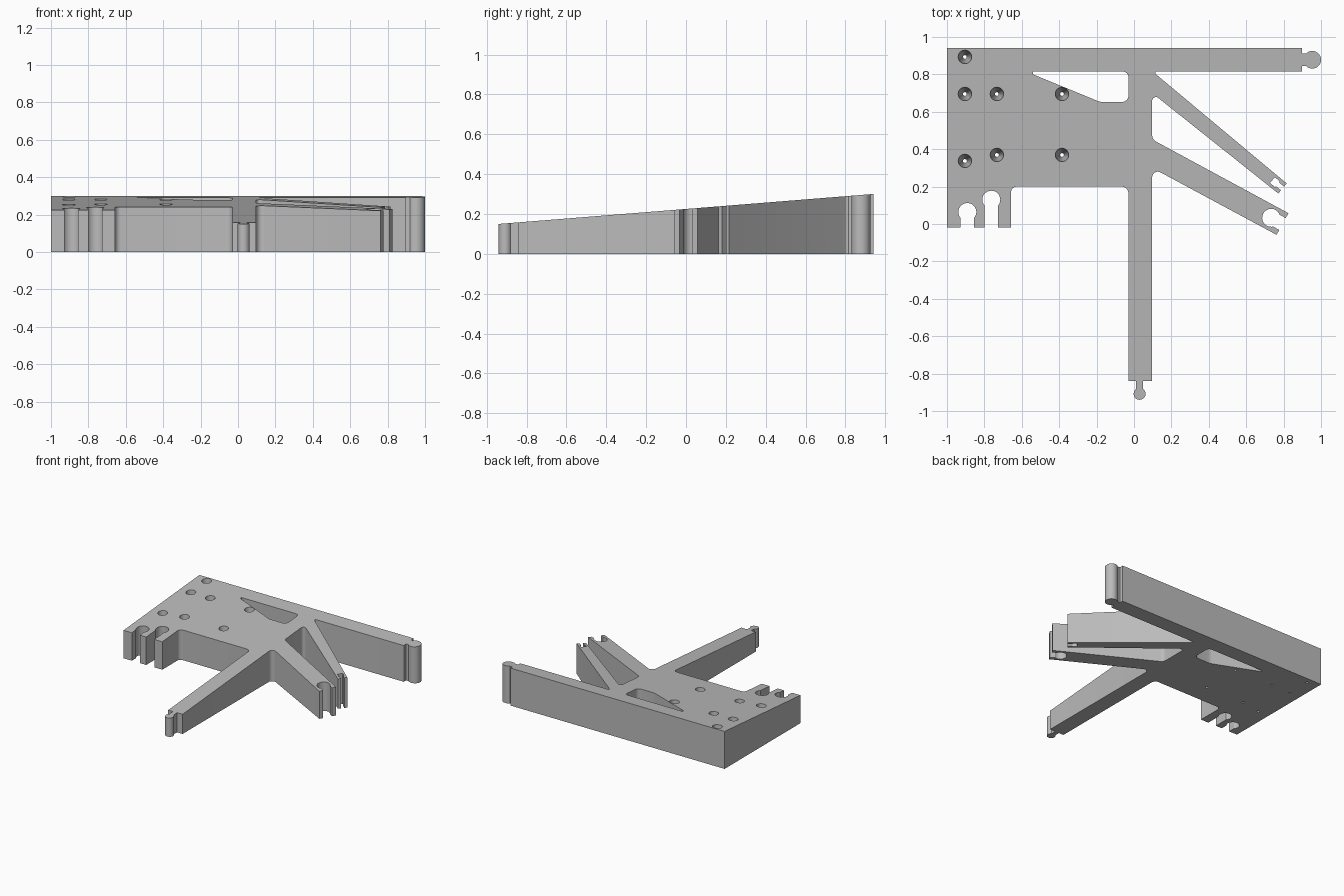
import bpy
import bmesh
from math import asin, atan2, cos, sin, pi, tan
from mathutils import Vector

cube = bpy.data.objects.get("Cube")
if cube:
    bpy.data.objects.remove(cube, do_unlink=True)

GREY = (0.5, 0.5, 0.5, 1)


def make_material(name, colour):
    mat = bpy.data.materials.new(name)
    mat.use_nodes = True
    mat.diffuse_color = colour
    mat.node_tree.nodes["Principled BSDF"].inputs["Base Color"].default_value = colour
    return mat


def top_height(y):
    """The top face slopes up evenly from front to back."""
    return 0.225 + 0.08 * y


def arc(centre, radius, start, end, steps=24):
    angles = [start + (end - start) * i / steps for i in range(steps + 1)]
    return [(centre[0] + radius * cos(a), centre[1] + radius * sin(a)) for a in angles]


def knob(centre, angle, radius, half_neck):
    """Round head of a peg pointing along angle."""
    a = asin(half_neck / radius)
    return arc(centre, radius, angle - pi + a, angle + pi - a)


def socket(centre, angle, radius, half_neck):
    """Round recess whose mouth opens along angle."""
    a = asin(half_neck / radius)
    return arc(centre, radius, angle - a, angle + a - 2 * pi)


def rounded(points):
    """Replace each corner given as (x, y, radius) by a fillet arc."""
    result = []
    for i, point in enumerate(points):
        corner = Vector(point[:2])
        if len(point) == 2:
            result.append(corner)
            continue
        to_prev = (Vector(points[i - 1][:2]) - corner).normalized()
        to_next = (Vector(points[(i + 1) % len(points)][:2]) - corner).normalized()
        half = to_prev.angle(to_next) / 2
        start = corner + to_prev * point[2] / tan(half)
        end = corner + to_next * point[2] / tan(half)
        centre = corner + (to_prev + to_next).normalized() * point[2] / sin(half)
        a, b = start - centre, end - centre
        first = atan2(a.y, a.x)
        turn = (atan2(b.y, b.x) - first + pi) % (2 * pi) - pi
        result += [Vector(p) for p in arc(centre, point[2], first, first + turn, 8)]
    return result


def arm_frame(tip, direction):
    """Map (along, across) at an arm's tip to plan coordinates."""
    d = Vector(direction).normalized()
    side = Vector((-d.y, d.x))
    return lambda along, across: tuple(Vector(tip) + d * along + side * across)


DOWN = -pi / 2

# Two round sockets at the front edge of the plate
plate_front = [(-1, -0.02)]
for x, y in ((-0.891, 0.064), (-0.763, 0.13)):
    plate_front += [(x - 0.036, -0.02)] + socket((x, y), DOWN, 0.048, 0.036) + [(x + 0.036, -0.02)]
plate_front += [(-0.657, -0.02), (-0.657, 0.2, 0.03), (-0.03, 0.2, 0.035)]

# Front leg ending in a round peg
leg = [(-0.03, -0.84), (0.012, -0.84)]
leg += knob((0.03, -0.908), DOWN, 0.032, 0.018)
leg += [(0.048, -0.84), (0.097, -0.84), (0.097, 0.3, 0.03)]

# Wide arm with a round socket in its end
wide_dir = (0.878, -0.479)
wide = arm_frame((0.794, 0), wide_dir)
wide_arm = [wide(0, -0.066), wide(0, -0.036)]
wide_arm += socket(wide(-0.069, 0), atan2(wide_dir[1], wide_dir[0]), 0.048, 0.036)
wide_arm += [wide(0, 0.036), wide(0, 0.066), (0.097, 0.452, 0.04)]

# Narrow arm with a stepped notch in its end
thin = arm_frame((0.794, 0.19), (0.769, -0.639))
thin_arm = [(0.097, 0.7, 0.02), thin(0, -0.035)]
thin_arm += [thin(u, -v) for u, v in ((0, 0.013), (-0.035, 0.013), (-0.035, 0.02), (-0.07, 0.02))]
thin_arm += [thin(u, v) for u, v in ((-0.07, 0.02), (-0.035, 0.02), (-0.035, 0.013), (0, 0.013))]
thin_arm += [thin(0, 0.035), (0.1, 0.815, 0.008)]

# Rear bar ending in a round peg
bar = [(0.898, 0.815), (0.898, 0.845)]
bar += knob((0.953, 0.878), 0, 0.047, 0.033)
bar += [(0.898, 0.911), (0.898, 0.94), (-1, 0.94)]

outline = rounded(plate_front + leg + wide_arm + thin_arm + bar)
window = rounded([(-0.54, 0.815), (-0.54, 0.8), (-0.18, 0.652, 0.08),
                  (-0.03, 0.652, 0.035), (-0.03, 0.815, 0.03)])

# Fill the plan, raise it and slope the top
bm = bmesh.new()
edges = []
for loop in (outline, window):
    verts = [bm.verts.new((p.x, p.y, 0)) for p in loop]
    edges += [bm.edges.new((v, verts[i - 1])) for i, v in enumerate(verts)]
bmesh.ops.triangle_fill(bm, use_beauty=True, use_dissolve=False, edges=edges)
raised = bmesh.ops.extrude_face_region(bm, geom=bm.faces[:])
for v in raised["geom"]:
    if isinstance(v, bmesh.types.BMVert):
        v.co.z = top_height(v.co.y)
bmesh.ops.recalc_face_normals(bm, faces=bm.faces[:])
mesh = bpy.data.meshes.new("bracket_body")
bm.to_mesh(mesh)
bm.free()
body = bpy.data.objects.new("bracket_body", mesh)
bpy.context.collection.objects.link(body)
mesh.materials.append(make_material("plain grey", GREY))

# Tapered holes through the plate
holes = [(-0.904, 0.893), (-0.904, 0.695), (-0.733, 0.695), (-0.385, 0.695),
         (-0.904, 0.337), (-0.733, 0.369), (-0.385, 0.369)]
bm = bmesh.new()
for x, y in holes:
    height = top_height(y)
    cone = bmesh.ops.create_cone(bm, cap_ends=True, segments=32, radius1=0.008,
                                 radius2=0.038, depth=height + 0.04)
    bmesh.ops.translate(bm, verts=cone["verts"], vec=(x, y, height / 2))
cutter_mesh = bpy.data.meshes.new("hole_cutter")
bm.to_mesh(cutter_mesh)
bm.free()
cutter = bpy.data.objects.new("hole_cutter", cutter_mesh)
cutter.hide_render = True
bpy.context.collection.objects.link(cutter)

bpy.context.view_layer.objects.active = body
body.select_set(True)
cut = body.modifiers.new("holes", "BOOLEAN")
cut.operation = "DIFFERENCE"
cut.solver = "EXACT"
cut.object = cutter
bpy.ops.object.modifier_apply(modifier=cut.name)
bpy.data.objects.remove(cutter, do_unlink=True)
bpy.ops.object.shade_smooth_by_angle()
